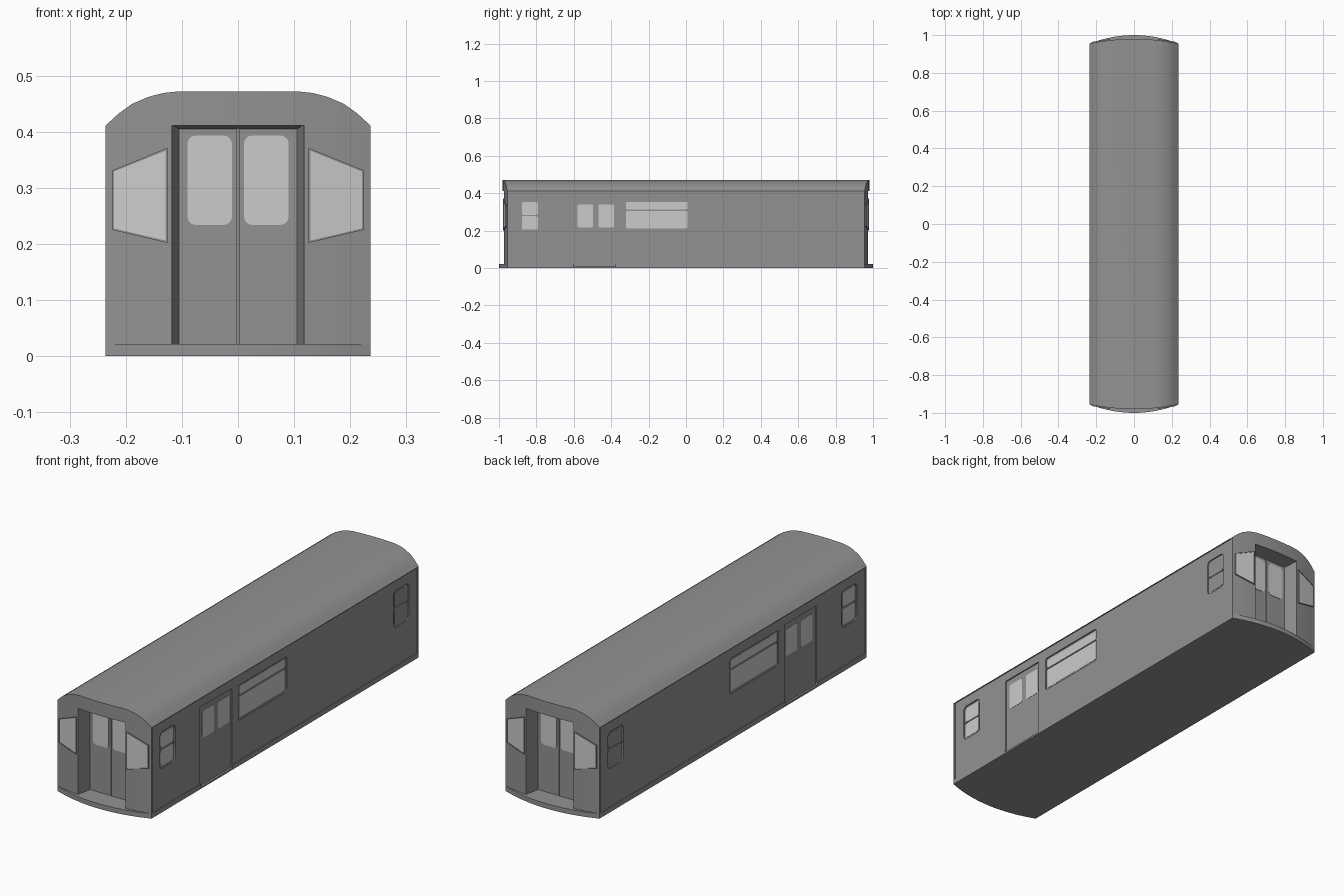
import bpy, bmesh, math

if "Cube" in bpy.data.objects:
    bpy.data.objects.remove(bpy.data.objects["Cube"])


def material(name, v):
    m = bpy.data.materials.new(name)
    m.diffuse_color = (v, v, v, 1)
    m.use_nodes = True
    m.node_tree.nodes["Principled BSDF"].inputs["Base Color"].default_value = m.diffuse_color
    return m


glass = material("window_glass", 0.77)
paint = material("dark_grey_paint", 0.29)
W = 0.236


def prism(name, loops, axis, a, b, mat=paint):
    """Extrude closed 2D outlines along an axis from a to b (numbers or functions of the first coordinate)."""
    def place(p, t):
        t = t(p[0]) if callable(t) else t
        return {'x': (t, p[0], p[1]), 'y': (p[0], t, p[1]), 'z': (p[0], p[1], t)}[axis]
    bm = bmesh.new()
    for pts in loops:
        lo = [bm.verts.new(place(p, a)) for p in pts]
        hi = [bm.verts.new(place(p, b)) for p in pts]
        bm.faces.new(lo)
        bm.faces.new(hi)
        n = len(pts)
        for i in range(n):
            bm.faces.new((lo[i], lo[(i + 1) % n], hi[(i + 1) % n], hi[i]))
    bmesh.ops.recalc_face_normals(bm, faces=bm.faces[:])
    me = bpy.data.meshes.new(name)
    bm.to_mesh(me)
    bm.free()
    ob = bpy.data.objects.new(name, me)
    bpy.context.collection.objects.link(ob)
    me.materials.append(mat)
    return ob


def rounded(u0, u1, v0, v1, r=0.012, n=4):
    pts = []
    for k, (u, v) in enumerate([(u1 - r, v1 - r), (u0 + r, v1 - r), (u0 + r, v0 + r), (u1 - r, v0 + r)]):
        for i in range(n + 1):
            t = math.pi / 2 * (k + i / n)
            pts.append((u + r * math.cos(t), v + r * math.sin(t)))
    return pts


def boolean(ob, cutter, op):
    m = ob.modifiers.new("cut", 'BOOLEAN')
    m.operation, m.object, m.solver = op, cutter, 'EXACT'
    with bpy.context.temp_override(object=ob, active_object=ob):
        bpy.ops.object.modifier_apply(modifier=m.name)


def remove(ob):
    bpy.data.objects.remove(ob, do_unlink=True)


def body_end(x):
    return 0.98 - 0.025 * (x / W) ** 2


def plan(centre, sag, n=16):
    xs = [-W + 2 * W * i / n for i in range(n + 1)]
    f = [(x, -(centre - sag * (x / W) ** 2)) for x in xs]
    return f + [(x, -y) for x, y in reversed(f)]


# Body shell: roof profile trimmed to bowed ends
half = [(W, 0.02), (W, 0.411), (0.212, 0.433), (0.188, 0.450),
        (0.16, 0.462), (0.133, 0.469), (0.105, 0.472)]
body = prism("car_body", [half + [(-x, z) for x, z in reversed(half)]], 'y', -1.1, 1.1)
trim = prism("trim", [[(x * 1.001, y) for x, y in plan(0.98, 0.025)]], 'z', -0.2, 0.7)
boolean(body, trim, 'INTERSECT')
remove(trim)

# Floor slab with bowed ends
base = prism("floor_slab", [plan(1.0, 0.045)], 'z', 0, 0.022)

# Recessed doorways at both ends, with sloping lintels
for s in (-1, 1):
    way = [(0.105, s * 0.907), (0.118, s * 0.974), (0.118, s * 1.1)]
    c = prism("cut", [way + [(-x, y) for x, y in reversed(way)]], 'z', 0.015, 0.411)
    boolean(body, c, 'DIFFERENCE')
    remove(c)
    prism("doorway_lintel", [[(s * 0.973, 0.412), (s * 0.906, 0.412), (s * 0.906, 0.405)]], 'x', -0.112, 0.112)

# Side walls slightly inset, then recesses: small windows, a sliding door, a wide window
wall = [(-0.947, 0.01), (0.947, 0.01), (0.947, 0.408), (-0.947, 0.408)]
recesses = [rounded(-0.89, -0.78, 0.195, 0.362, 0.02), rounded(0.78, 0.89, 0.195, 0.362, 0.02),
            rounded(-0.33, 0.018, 0.202, 0.362, 0.012)]
door = [(-0.602, 0.008), (-0.376, 0.008), (-0.376, 0.368), (-0.602, 0.368)]
for s in (-1, 1):
    c = prism("cut", [wall], 'x', s * 0.2325, s * 0.3)
    boolean(body, c, 'DIFFERENCE')
    remove(c)
    c = prism("cut", recesses + [door], 'x', s * 0.227, s * 0.3)
    boolean(body, c, 'DIFFERENCE')
    boolean(base, c, 'DIFFERENCE')
    remove(c)

for s in (-1, 1):
    side = "right" if s > 0 else "left"
    # Side window panes
    panes = [rounded(-0.878, -0.792, 0.205, 0.278), rounded(-0.878, -0.792, 0.284, 0.353),
             rounded(-0.32, 0.008, 0.212, 0.305, 0.006), rounded(-0.32, 0.008, 0.314, 0.353, 0.006),
             rounded(-0.58, -0.497, 0.218, 0.34, 0.006), rounded(-0.468, -0.385, 0.218, 0.34, 0.006)]
    prism(side + "_window_panes", panes, 'x', s * 0.225, s * 0.228, glass)
    prism(side + "_rear_panes", [rounded(0.792, 0.878, 0.205, 0.278), rounded(0.792, 0.878, 0.284, 0.353)],
          'x', s * 0.225, s * 0.228)
    # Window divider bars
    bars = [rounded(y0, y1, z - 0.003, z + 0.003, 0.001, 1) for y0, y1, z in
            ((-0.89, -0.78, 0.281), (0.78, 0.89, 0.281), (-0.33, 0.018, 0.3095))]
    prism(side + "_window_bars", bars, 'x', s * 0.225, s * 0.231)

for e in (-1, 1):
    end = "front" if e < 0 else "back"
    # End door panes and meeting strip
    prism(end + "_door_panes", [rounded(0.011, 0.09, 0.234, 0.393, 0.014), rounded(-0.09, -0.011, 0.234, 0.393, 0.014)],
          'y', e * 0.905, e * 0.909, glass)
    prism(end + "_door_strip", [rounded(-0.003, 0.003, 0.018, 0.409, 0.001, 1)], 'y', e * 0.905, e * 0.911)
    for s in (-1, 1):
        # Slanted end windows with raised frames
        outer = [(0.126, 0.371), (0.224, 0.331), (0.224, 0.225), (0.126, 0.202)]
        inner = [(0.129, 0.366), (0.221, 0.329), (0.221, 0.2275), (0.129, 0.206)]
        outer, inner = ([(s * x, z) for x, z in q] for q in (outer, inner))
        rails = [[outer[i], outer[(i + 1) % 4], inner[(i + 1) % 4], inner[i]] for i in range(4)]
        prism(end + "_window_frame", rails, 'y', lambda x: e * (body_end(x) - 0.004),
              lambda x: e * (body_end(x) + 0.006))
        prism(end + "_window_pane", [inner], 'y', lambda x: e * (body_end(x) - 0.004),
              lambda x: e * (body_end(x) + 0.004), glass)

# Smooth the roof and bowed ends, keep edges sharp
for ob in (body, base):
    bpy.ops.object.select_all(action='DESELECT')
    ob.select_set(True)
    bpy.context.view_layer.objects.active = ob
    bpy.ops.object.shade_smooth_by_angle(angle=math.radians(30))
